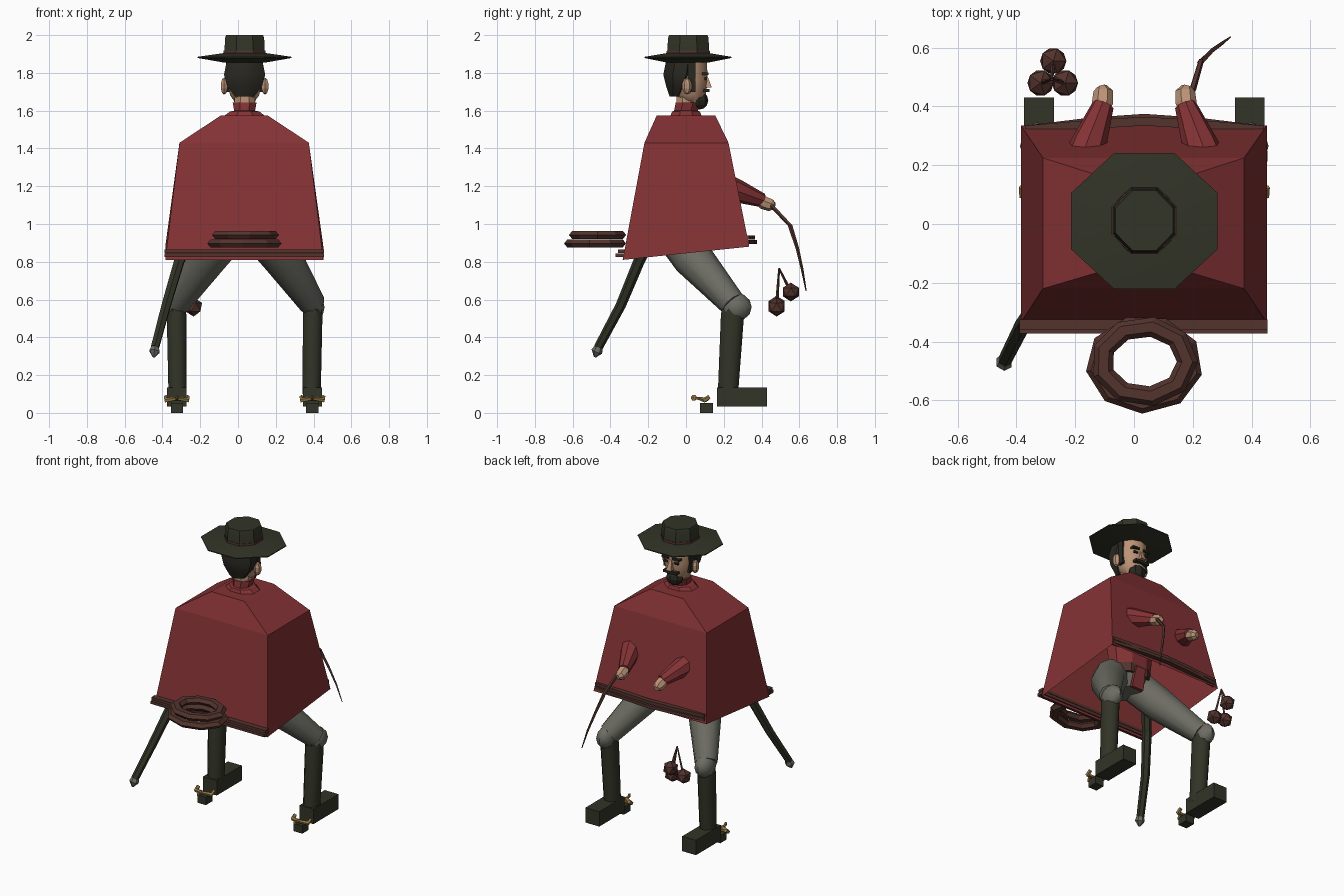
import bpy, bmesh, math
from mathutils import Vector

CX = 0.035  # body mid-plane


def material(name, rgb):
    m = bpy.data.materials.new(name)
    m.diffuse_color = (*rgb, 1)
    return m


RED = material("poncho red", (0.23, 0.032, 0.035))
DARK = material("dark olive", (0.032, 0.034, 0.02))
BROWN = material("leather brown", (0.085, 0.033, 0.026))
GREY = material("trouser grey", (0.15, 0.15, 0.125))
SKIN = material("skin", (0.5, 0.29, 0.18))
GOLD = material("brass", (0.32, 0.2, 0.065))
HAIR = material("hair black", (0.022, 0.021, 0.015))


def finish(name, bm, mat, smooth=0):
    bmesh.ops.recalc_face_normals(bm, faces=bm.faces)
    me = bpy.data.meshes.new(name)
    bm.to_mesh(me)
    bm.free()
    me.materials.append(mat)
    ob = bpy.data.objects.new(name, me)
    bpy.context.collection.objects.link(ob)
    if smooth:
        bpy.ops.object.select_all(action='DESELECT')
        ob.select_set(True)
        bpy.context.view_layer.objects.active = ob
        bpy.ops.object.shade_smooth_by_angle(angle=math.radians(smooth))
    return ob


def loft(name, rings, mat, smooth=0, caps=(True, True), loop=False):
    bm = bmesh.new()
    vs = [[bm.verts.new(p) for p in r] for r in rings]
    n = len(vs[0])
    pairs = list(zip(vs, vs[1:])) + ([(vs[-1], vs[0])] if loop else [])
    for a, b in pairs:
        for i in range(n):
            j = (i + 1) % n
            bm.faces.new((a[i], a[j], b[j], b[i]))
    if not loop:
        if caps[0]:
            bm.faces.new(vs[0])
        if caps[1]:
            bm.faces.new(vs[-1])
    return finish(name, bm, mat, smooth)


def ring(x, y, z, rx, ry, n=8, turn=0.5):
    return [(x + rx * math.cos(2 * math.pi * (i + turn) / n),
             y + ry * math.sin(2 * math.pi * (i + turn) / n), z) for i in range(n)]


def rect(x0, x1, y0, y1, z0, z1):
    # rectangle whose back edge is at z0 and front edge at z1
    return [(x0, y0, z0), (x1, y0, z0), (x1, y1, z1), (x0, y1, z1)]


def tube(name, pts, radii, mat, n=8, smooth=0):
    pts = [Vector(p) for p in pts]
    rings = []
    for i, p in enumerate(pts):
        d = (pts[min(i + 1, len(pts) - 1)] - pts[max(i - 1, 0)]).normalized()
        u = d.cross(Vector((1, 0, 0))).normalized()
        v = d.cross(u)
        rings.append([p + radii[i] * (u * math.cos(2 * math.pi * k / n) +
                                      v * math.sin(2 * math.pi * k / n)) for k in range(n)])
    return loft(name, rings, mat, smooth)


def box(name, x, y, z, mat):
    return loft(name, [rect(*x, *y, z[0], z[0]), rect(*x, *y, z[1], z[1])], mat)


def ball(name, c, r, mat, u=10, v=7, smooth=0):
    bm = bmesh.new()
    bmesh.ops.create_uvsphere(bm, u_segments=u, v_segments=v, radius=1)
    for p in bm.verts:
        p.co = Vector((c[0] + p.co.x * r[0], c[1] + p.co.y * r[1], c[2] + p.co.z * r[2]))
    return finish(name, bm, mat, smooth)


# Poncho: hem, shoulder and neck rings, open below
loft("poncho", [rect(-0.385, 0.452, -0.335, 0.335, 0.81, 0.88),
                rect(-0.31, 0.375, -0.22, 0.225, 1.43, 1.43),
                rect(-0.09, 0.157, -0.155, 0.155, 1.575, 1.575)], RED, caps=(False, True))

# Hem trims, two strips on the back and a bowed pair on the front
for k in range(2):
    z = 0.825 + 0.022 * k
    box("back_trim", (-0.39, 0.455), (-0.372 + 0.012 * k, -0.325), (z, z + 0.018), BROWN)
    z = 0.895 + 0.024 * k
    loft("front_trim", [[(x, y - 0.03, z), (x, y, z), (x, y, z + 0.02), (x, y - 0.03, z + 0.02)]
                        for x, y in ((-0.37, 0.335), (-0.15, 0.362 - 0.008 * k), (CX, 0.375 - 0.01 * k),
                                     (0.22, 0.362 - 0.008 * k), (0.44, 0.335))], BROWN)

# Torso, belt and hips under the poncho
loft("torso", [ring(CX, 0, 0.97, 0.14, 0.1), ring(CX, 0, 1.4, 0.19, 0.11)], RED)
loft("belt", [ring(CX, -0.02, 0.93, 0.165, 0.125), ring(CX, -0.02, 0.99, 0.165, 0.125)], BROWN)
loft("hips", [ring(CX, -0.03, 0.85, 0.11, 0.09), ring(CX, -0.02, 0.95, 0.155, 0.115)], GREY, 40)
loft("sash", [rect(0.0, 0.09, 0.07, 0.09, 0.83, 0.83), rect(0.0, 0.07, 0.09, 0.11, 0.97, 0.97)], RED)

# Neck and kerchief
loft("neck", [ring(CX, 0, 1.57, 0.058, 0.055), ring(CX, 0.005, 1.72, 0.06, 0.06)], SKIN, 40)
loft("kerchief", [ring(CX, 0, 1.57, 0.12, 0.09), ring(CX, 0, 1.595, 0.085, 0.08),
                  ring(CX, 0, 1.6, 0.06, 0.068), ring(CX, 0.01, 1.642, 0.068, 0.07)], RED)

# Head
loft("head", [ring(CX, 0.035, 1.635, 0.045, 0.045, 10), ring(CX, 0.025, 1.68, 0.08, 0.08, 10),
              ring(CX, 0.015, 1.76, 0.1, 0.1, 10), ring(CX, 0.01, 1.87, 0.095, 0.1, 10)], SKIN, 50)
loft("hair", [ring(CX, -0.055, 1.675, 0.055, 0.035, 8), ring(CX, -0.045, 1.73, 0.1, 0.065, 8),
              ring(CX, -0.035, 1.79, 0.118, 0.092, 8), ring(CX, -0.02, 1.875, 0.1, 0.09, 8)], HAIR, 40)
ball("beard", (CX, 0.068, 1.655), (0.058, 0.05, 0.05), HAIR, 8, 6)
box("mustache", (CX - 0.05, CX + 0.05), (0.09, 0.124), (1.698, 1.714), HAIR)
loft("nose", [rect(CX - 0.018, CX + 0.018, 0.09, 0.137, 1.722, 1.722),
              rect(CX - 0.008, CX + 0.008, 0.09, 0.113, 1.785, 1.785)], SKIN)

# Hat: shallow lens brim, band and crown
loft("hat_brim", [ring(CX, 0.01, 1.855, 0.12, 0.12), ring(CX, 0.01, 1.879, 0.27, 0.25),
                  ring(CX, 0.01, 1.885, 0.27, 0.25), ring(CX, 0.01, 1.905, 0.12, 0.12)], DARK, 40)
loft("hat_band", [ring(CX, 0.012, 1.895, 0.12, 0.125), ring(CX, 0.012, 1.918, 0.12, 0.123)], BROWN)
loft("hat_crown", [ring(CX, 0.012, 1.88, 0.117, 0.122), ring(CX, 0.012, 1.985, 0.112, 0.116),
                   ring(CX, 0.012, 2.0, 0.106, 0.11)], DARK, 40)

# Paired parts
for s, side in ((1, "right"), (-1, "left")):
    def X(d):
        return CX + s * d

    def span(a, b):
        return tuple(sorted((X(a), X(b))))

    # Face details
    ball(side + "_ear", (X(0.108), 0.005, 1.73), (0.022, 0.027, 0.045), SKIN, 6, 5)
    box(side + "_brow", span(0.015, 0.065), (0.085, 0.118), (1.79, 1.803), HAIR)
    box(side + "_eye", span(0.022, 0.052), (0.08, 0.112), (1.762, 1.775), HAIR)
    box(side + "_sideburn", span(0.07, 0.098), (0.01, 0.05), (1.7, 1.87), HAIR)
    # Arm and hand
    tube(side + "_sleeve", [(X(0.225), 0.17, 1.215), (X(0.19), 0.27, 1.175), (X(0.14), 0.405, 1.125)],
         [0.07, 0.062, 0.037], RED, 8, 40)
    tube(side + "_hand", [(X(0.15), 0.375, 1.135), (X(0.142), 0.41, 1.115), (X(0.14), 0.45, 1.1),
                          (X(0.145), 0.468, 1.095)], [0.025, 0.037, 0.034, 0.018], SKIN, 7)
    # Trouser leg and knee
    tube(side + "_thigh", [(X(0.1), -0.05, 0.94), (X(0.2), 0.035, 0.82), (X(0.36), 0.25, 0.575)],
         [0.11, 0.107, 0.07], GREY, 10, 50)
    ball(side + "_knee", (X(0.365), 0.265, 0.56), (0.058, 0.083, 0.075), GREY, 8, 6, 50)
    # Boot
    loft(side + "_boot_shaft", [ring(X(0.355), 0.222, 0.1, 0.052, 0.058), ring(X(0.36), 0.245, 0.5, 0.056, 0.066),
                                ring(X(0.36), 0.25, 0.56, 0.054, 0.066)], DARK, 50)
    box(side + "_boot_foot", span(0.308, 0.41), (0.165, 0.43), (0.035, 0.135), DARK)
    box(side + "_boot_heel", span(0.326, 0.39), (0.075, 0.143), (0, 0.052), DARK)
    # Spur: yoke, shank and rowel
    for d in (0.302, 0.416):
        tube(side + "_spur_arm", [(X(d), 0.125, 0.085), (X(d), 0.1, 0.068), (X(0.358), 0.075, 0.075)],
             [0.012, 0.014, 0.01], GOLD, 5)
    box(side + "_spur_bar", span(0.302, 0.416), (0.09, 0.105), (0.062, 0.075), GOLD)
    tube(side + "_spur_shank", [(X(0.358), 0.09, 0.072), (X(0.358), 0.035, 0.08)], [0.01, 0.007], GOLD, 5)
    ball(side + "_spur_rowel", (X(0.358), 0.042, 0.08), (0.006, 0.016, 0.016), GOLD, 6, 5)

# Scabbard with metal tip
tube("scabbard", [(-0.22, -0.15, 1.0), (-0.312, -0.25, 0.8), (-0.38, -0.345, 0.57), (-0.44, -0.465, 0.345)],
     [0.03, 0.03, 0.027, 0.024], DARK, 6)
tube("scabbard_tip", [(-0.436, -0.457, 0.36), (-0.442, -0.472, 0.325), (-0.446, -0.482, 0.295)],
     [0.02, 0.03, 0.006], GREY, 6)

# Whip in the right hand
tube("whip_handle", [(0.18, 0.42, 1.13), (0.2, 0.46, 1.09), (0.228, 0.555, 0.99)],
     [0.011, 0.012, 0.01], BROWN, 5)
tube("whip_lash", [(0.226, 0.55, 0.995), (0.265, 0.59, 0.87), (0.3, 0.615, 0.76), (0.328, 0.636, 0.645)],
     [0.012, 0.009, 0.007, 0.003], BROWN, 4)

# Three throwing weights on cords
for c in ((-0.275, 0.555, 0.64), (-0.318, 0.48, 0.57), (-0.235, 0.48, 0.56)):
    bm = bmesh.new()
    bmesh.ops.create_icosphere(bm, subdivisions=1, radius=0.05)
    bmesh.ops.translate(bm, vec=c, verts=bm.verts)
    finish("weight", bm, BROWN)
    tube("weight_cord", [c, (-0.28, 0.493, 0.765)], [0.009, 0.005], BROWN, 4)

# Coiled rope behind the poncho
for y, z, r in ((-0.478, 0.897, 0.152), (-0.468, 0.942, 0.136)):
    rings = []
    for i in range(9):
        a = 2 * math.pi * i / 9 + z * 20
        rings.append([(CX + math.cos(a) * (r * 1.08 + 0.036 * math.cos(t)),
                       y + math.sin(a) * (r * 0.88 + 0.034 * math.cos(t)), z + 0.024 * math.sin(t))
                      for t in (2 * math.pi * k / 6 for k in range(6))])
    loft("rope_coil", rings, BROWN, loop=True)
